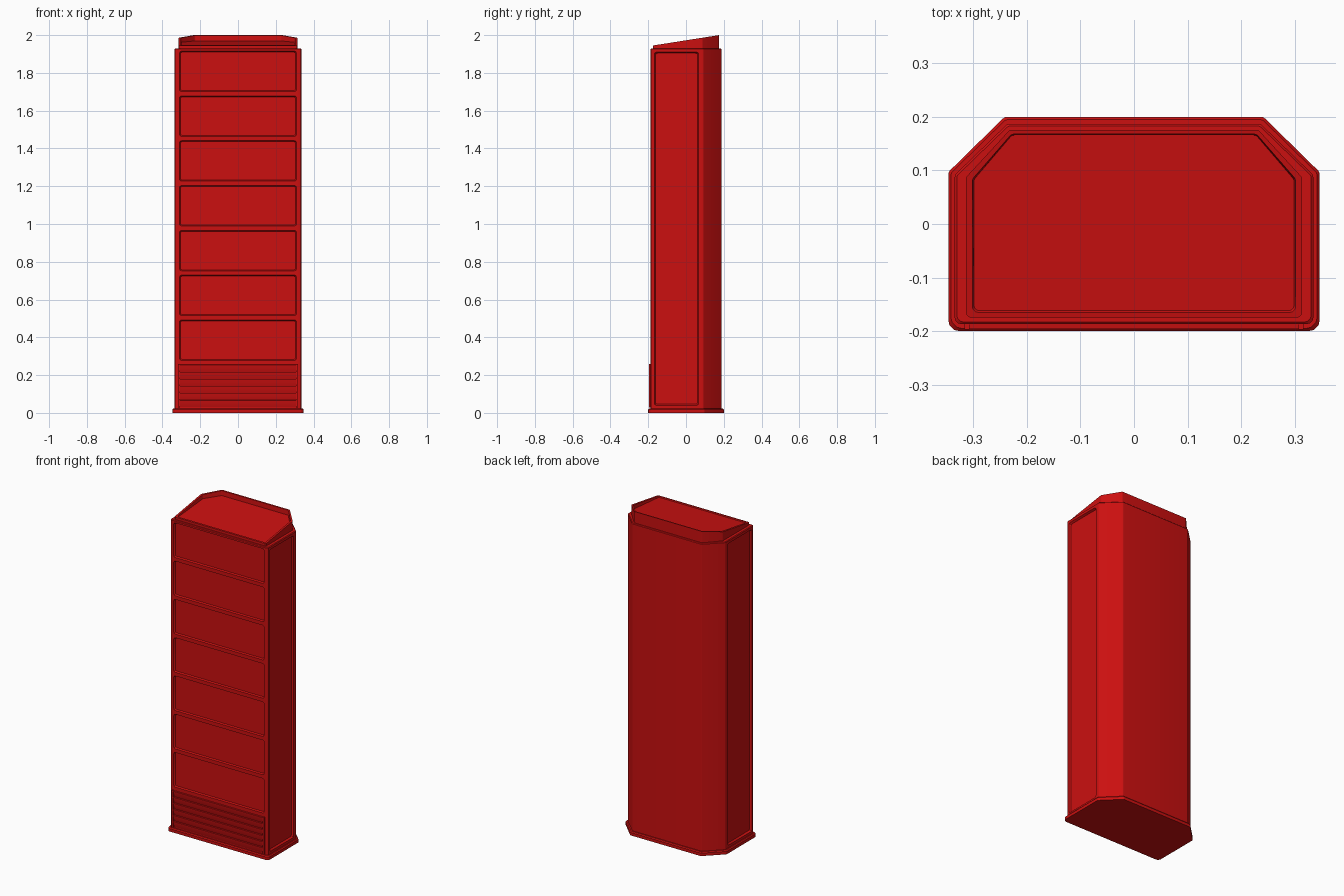
import bpy, bmesh, math
from mathutils import Vector, Matrix

if "Cube" in bpy.data.objects:
    bpy.data.objects.remove(bpy.data.objects["Cube"])

red = bpy.data.materials.new("red_paint")
red.diffuse_color = (0.6, 0.005, 0.005, 1)
red.use_nodes = True
red.node_tree.nodes["Principled BSDF"].inputs["Base Color"].default_value = red.diffuse_color


def fillet(corners, seg=3):
    """Round polygon corners given as (x, y, radius)."""
    out, n = [], len(corners)
    for i, (x, y, r) in enumerate(corners):
        p = Vector((x, y))
        a = (Vector(corners[i - 1][:2]) - p).normalized()
        b = (Vector(corners[(i + 1) % n][:2]) - p).normalized()
        half = a.angle(b) / 2
        c = p + (a + b).normalized() * (r / math.sin(half))
        t = r / math.tan(half)
        s, e = p + a * t - c, p + b * t - c
        for k in range(seg + 1):
            out.append(c + s.lerp(e, k / seg).normalized() * r)
    return out


def footprint(w, yf, yb, r=0.02):
    """Outline with rounded front corners and chamfered back corners."""
    d = 0.2 - yb
    right = [(w, yf, r), (w, 0.097 - 0.41 * d, 0.01), (0.242 - 0.41 * d, yb, 0.01)]
    return fillet(right + [(-x, y, q) for x, y, q in reversed(right)])


def add_rings(bm, rings):
    """Loft closed rings of 3D points and cap both ends."""
    loops = [[bm.verts.new(p) for p in ring] for ring in rings]
    for a, b in zip(loops, loops[1:]):
        for i in range(len(a)):
            j = (i + 1) % len(a)
            bm.faces.new((a[i], a[j], b[j], b[i]))
    bm.faces.new(loops[0][::-1])
    bm.faces.new(loops[-1])


def finish(name, bm):
    bmesh.ops.recalc_face_normals(bm, faces=bm.faces)
    me = bpy.data.meshes.new(name)
    bm.to_mesh(me)
    bm.free()
    me.materials.append(red)
    ob = bpy.data.objects.new(name, me)
    bpy.context.collection.objects.link(ob)
    return ob


def loft(name, layers):
    """Layers are (outline, height function of y)."""
    bm = bmesh.new()
    add_rings(bm, [[(p.x, p.y, h(p.y)) for p in pts] for pts, h in layers])
    return finish(name, bm)


def flat(z):
    return lambda y: z


def slope(z0, z1):
    return lambda y: z0 + (z1 - z0) * (y + 0.175) / 0.35


# Plinth
loft("base_plinth", [
    (footprint(0.347, -0.2, 0.2), flat(0)),
    (footprint(0.347, -0.2, 0.2), flat(0.018)),
    (footprint(0.342, -0.195, 0.195), flat(0.024))])

# Cabinet body
body = loft("cabinet_body", [
    (footprint(0.335, -0.187, 0.187, 0.012), flat(0.02)),
    (footprint(0.335, -0.187, 0.187, 0.012), flat(1.926)),
    (footprint(0.331, -0.183, 0.183, 0.012), flat(1.93))])


# Tapered pockets for drawer fronts and side panels
def pocket(bm, w, h, depth, taper, mat):
    rings = []
    for d, z in ((-taper, depth), (taper, -depth)):
        a, b, r = w / 2 - d, h / 2 - d, 0.01
        pts = fillet([(a, -b, r), (a, b, r), (-a, b, r), (-a, -b, r)], 2)
        rings.append([mat @ Vector((p.x, p.y, z)) for p in pts])
    add_rings(bm, rings)


bm = bmesh.new()
stand = Matrix.Rotation(math.pi / 2, 4, 'X')
for i in range(7):
    pocket(bm, 0.62, 0.214, 0.009, 0.005,
           Matrix.Translation((0, -0.187, 0.385 + 0.2372 * i)) @ stand)
for s in (-1, 1):
    pocket(bm, 0.235, 1.87, 0.012, 0.006,
           Matrix.Translation((0.335 * s, -0.05, 0.975))
           @ Matrix.Rotation(s * math.pi / 2, 4, 'Z') @ stand)
cutter = finish("pocket_cutter", bm)
cutter.hide_render = True
mod = body.modifiers.new("pockets", 'BOOLEAN')
mod.operation, mod.solver, mod.object = 'DIFFERENCE', 'EXACT', cutter
bpy.context.view_layer.objects.active = body
bpy.ops.object.modifier_apply(modifier=mod.name)
bpy.data.objects.remove(cutter)

# Louvred grille: sawtooth section swept across the width
section = [(-0.18, 0.03)]
pitch = 0.225 / 6
for i in range(6):
    z = 0.03 + pitch * i
    section += [(-0.187, z), (-0.196, z + pitch * 0.85), (-0.196, z + pitch * 0.98)]
section.append((-0.18, 0.256))
bm = bmesh.new()
add_rings(bm, [[(x, y, z) for y, z in section] for x in (-0.308, 0.308)])
finish("grille_louvres", bm)

# Grille side frames
bm = bmesh.new()
for s in (-1, 1):
    bmesh.ops.create_cube(bm, size=1, matrix=Matrix.Translation((0.312 * s, -0.188, 0.143))
                          @ Matrix.Diagonal((0.01, 0.018, 0.23, 1)))
finish("grille_side_frames", bm)

# Sloped cap with a shallow tray inside the rim
rim, tray = slope(1.945, 2.0), slope(1.94, 1.97)
outer, inner = footprint(0.314, -0.175, 0.176, 0.01), footprint(0.302, -0.165, 0.168, 0.01)
loft("sloped_cap", [(outer, flat(1.92)), (outer, rim), (inner, rim),
                    (footprint(0.299, -0.162, 0.166, 0.01), tray)])

# Smooth the rounded corners, keep hard edges
for ob in bpy.context.collection.objects:
    ob.select_set(True)
bpy.ops.object.shade_smooth_by_angle(angle=math.radians(31))
